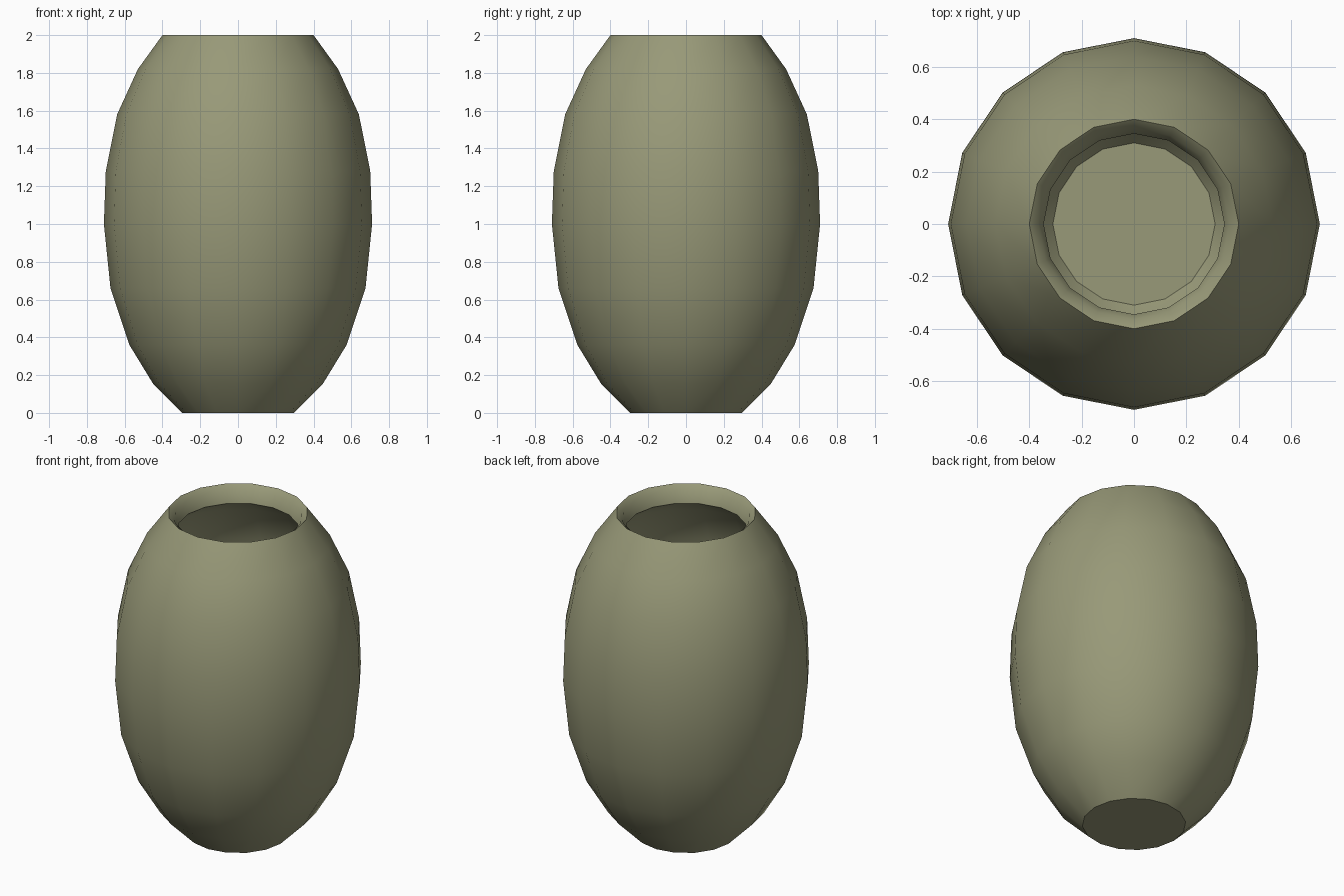
import bpy
import bmesh
from math import cos, sin, tau

SIDES = 16

if "Cube" in bpy.data.objects:
    bpy.data.objects.remove(bpy.data.objects["Cube"], do_unlink=True)

clay = bpy.data.materials.new("olive_clay")
colour = (0.314, 0.319, 0.188, 1.0)
clay.diffuse_color = colour
clay.use_nodes = True
clay.node_tree.nodes["Principled BSDF"].inputs["Base Color"].default_value = colour


def lathe(name, profile, material):
    """Revolve a (radius, height) profile and cap both ends."""
    bm = bmesh.new()
    rings = []
    for r, z in profile:
        rings.append([bm.verts.new((r * cos(tau * i / SIDES), r * sin(tau * i / SIDES), z))
                      for i in range(SIDES)])
    for low, high in zip(rings, rings[1:]):
        for i in range(SIDES):
            j = (i + 1) % SIDES
            bm.faces.new((low[i], low[j], high[j], high[i]))
    bm.faces.new(rings[0][::-1])
    bm.faces.new(rings[-1])
    bmesh.ops.recalc_face_normals(bm, faces=bm.faces)
    mesh = bpy.data.meshes.new(name)
    bm.to_mesh(mesh)
    bm.free()
    mesh.materials.append(material)
    obj = bpy.data.objects.new(name, mesh)
    bpy.context.collection.objects.link(obj)
    return obj


# Outer wall from foot to rim
outer = [(0.295, 0.0), (0.45, 0.155), (0.575, 0.36), (0.675, 0.66), (0.71, 1.0),
         (0.70, 1.28), (0.64, 1.58), (0.53, 1.82), (0.40, 2.0)]
# Tapered lip, then the hollow inside down to the floor
lip = [(0.365, 1.97), (0.345, 1.9)]
inner = [(0.48, 1.8), (0.585, 1.57), (0.645, 1.28), (0.655, 1.0),
         (0.62, 0.68), (0.53, 0.39), (0.41, 0.19), (0.31, 0.07)]

jar = lathe("jar", outer + lip + inner, clay)

# Smooth body with crisp rim and foot
bpy.ops.object.select_all(action="DESELECT")
jar.select_set(True)
bpy.context.view_layer.objects.active = jar
bpy.ops.object.shade_smooth_by_angle(angle=tau / 9)
